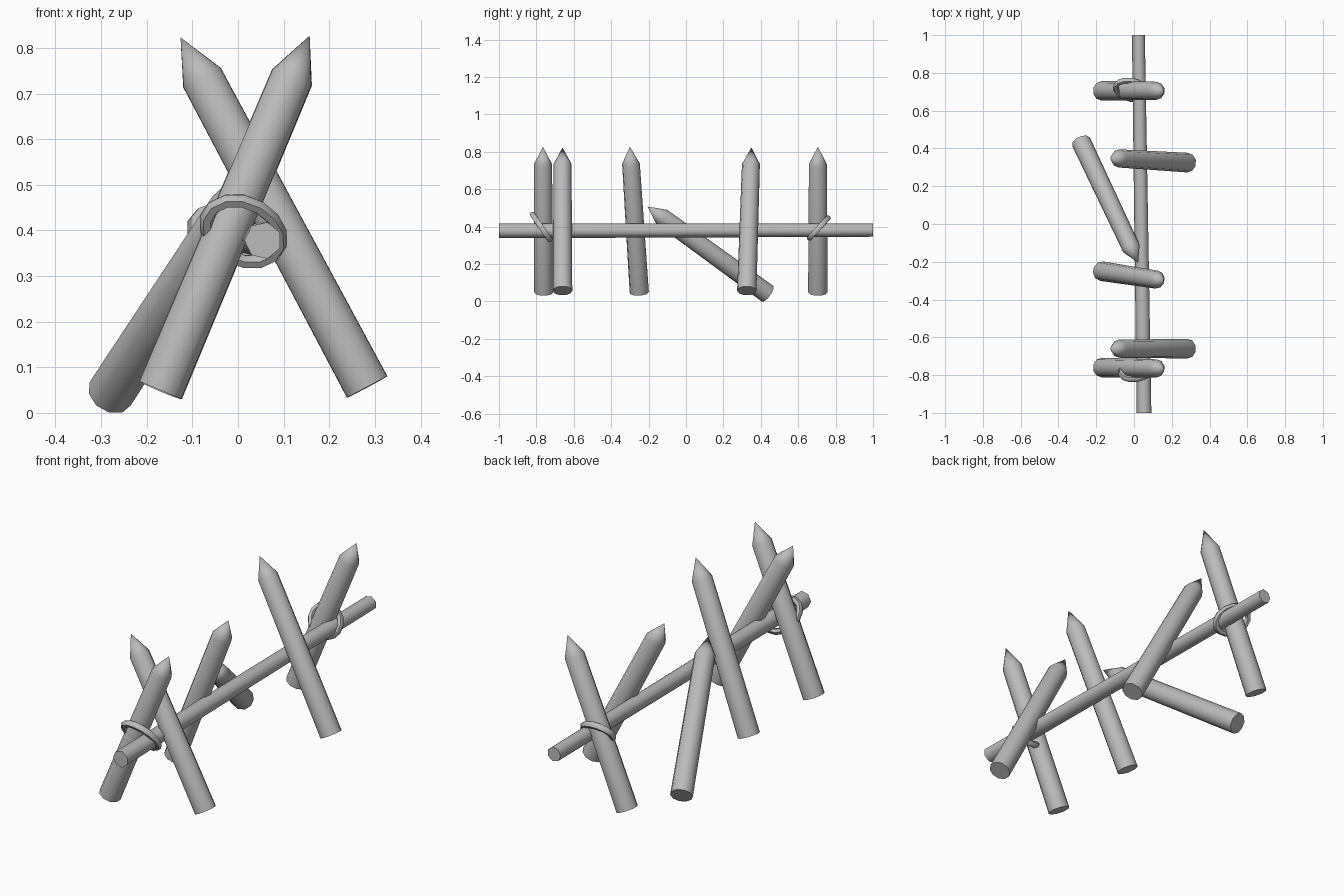
import bpy, bmesh, math
from mathutils import Vector, Matrix

cube = bpy.data.objects.get("Cube")
if cube:
    bpy.data.objects.remove(cube, do_unlink=True)

wood = bpy.data.materials.new("grey_wood")
wood.use_nodes = True
grey = (0.5, 0.5, 0.5, 1)
wood.diffuse_color = grey
wood.node_tree.nodes["Principled BSDF"].inputs["Base Color"].default_value = grey


def finish(name, bm):
    """Turn a bmesh into a smooth-shaded object with crisp end caps."""
    bmesh.ops.recalc_face_normals(bm, faces=bm.faces)
    mesh = bpy.data.meshes.new(name)
    bm.to_mesh(mesh)
    bm.free()
    mesh.materials.append(wood)
    obj = bpy.data.objects.new(name, mesh)
    bpy.context.collection.objects.link(obj)
    bpy.ops.object.select_all(action="DESELECT")
    obj.select_set(True)
    bpy.context.view_layer.objects.active = obj
    bpy.ops.object.shade_smooth_by_angle(angle=math.radians(60))
    return obj


def pole(name, start, end, profile, sides):
    """Log from start to end; profile is (distance, radius), radius 0 is a point."""
    start, end = Vector(start), Vector(end)
    turn = (end - start).to_track_quat("Z", "Y")
    bm = bmesh.new()
    rings = []
    for d, r in profile:
        count = sides if r else 1
        rings.append([bm.verts.new(start + turn @ Vector(
            (r * math.cos(a), r * math.sin(a), d)))
            for a in (math.tau * i / sides for i in range(count))])
    for low, high in zip(rings, rings[1:]):
        for i in range(sides):
            j = (i + 1) % sides
            if len(high) == 1:
                bm.faces.new((low[i], low[j], high[0]))
            else:
                bm.faces.new((low[i], low[j], high[j], high[i]))
    bm.faces.new(rings[0][::-1])
    if len(rings[-1]) > 1:
        bm.faces.new(rings[-1])
    return finish(name, bm)


def stake(name, foot, tip):
    length = (Vector(tip) - Vector(foot)).length
    pole(name, foot, tip, [(0, 0.052), (length - 0.1, 0.048), (length, 0)], 10)


def lashing(name, centre, across, up, tube=0.016, steps=14, sides=6):
    """Rope loop on the ellipse spanned by two half-axes."""
    centre, across, up = Vector(centre), Vector(across), Vector(up)
    normal = across.cross(up).normalized()
    bm = bmesh.new()
    rings = []
    for i in range(steps):
        a = math.tau * i / steps
        out = across * math.cos(a) + up * math.sin(a)
        tangent = up * math.cos(a) - across * math.sin(a)
        side = tangent.cross(normal).normalized()
        rings.append([bm.verts.new(centre + out + tube * (
            side * math.cos(b) + normal * math.sin(b)))
            for b in (math.tau * k / sides for k in range(sides))])
    for i in range(steps):
        a, b = rings[i], rings[(i + 1) % steps]
        for k in range(sides):
            m = (k + 1) % sides
            bm.faces.new((a[k], b[k], b[m], a[m]))
    return finish(name, bm)


# Stakes leaning towards the model's left: foot y, tip y
for name, foot_y, tip_y in (("front_stake", -0.76, -0.765),
                            ("middle_stake", -0.25, -0.30),
                            ("back_stake", 0.705, 0.705)):
    stake(name, (-0.17, foot_y, 0.05), (0.157, tip_y, 0.827))

# Stakes leaning towards the model's right
for name, foot_y, tip_y in (("front_cross_stake", -0.66, -0.66),
                            ("back_cross_stake", 0.325, 0.35)):
    stake(name, (0.283, foot_y, 0.057), (-0.126, tip_y, 0.823))

# Slanted brace propped against the rail
stake("leaning_brace", (-0.28, 0.435, 0.042), (0.022, -0.205, 0.507))

# Long horizontal rail
pole("rail", (0.055, -1, 0.378), (0.025, 1, 0.381), [(0, 0.041), (2, 0.036)], 7)

# Rope lashings round stake and rail
lashing("front_lashing", (0.012, -0.775, 0.398), (0.079, 0, 0), (-0.02, -0.047, 0.068))
lashing("back_lashing", (-0.015, 0.71, 0.393), (0.08, 0, 0), (-0.02, 0.05, 0.054))
